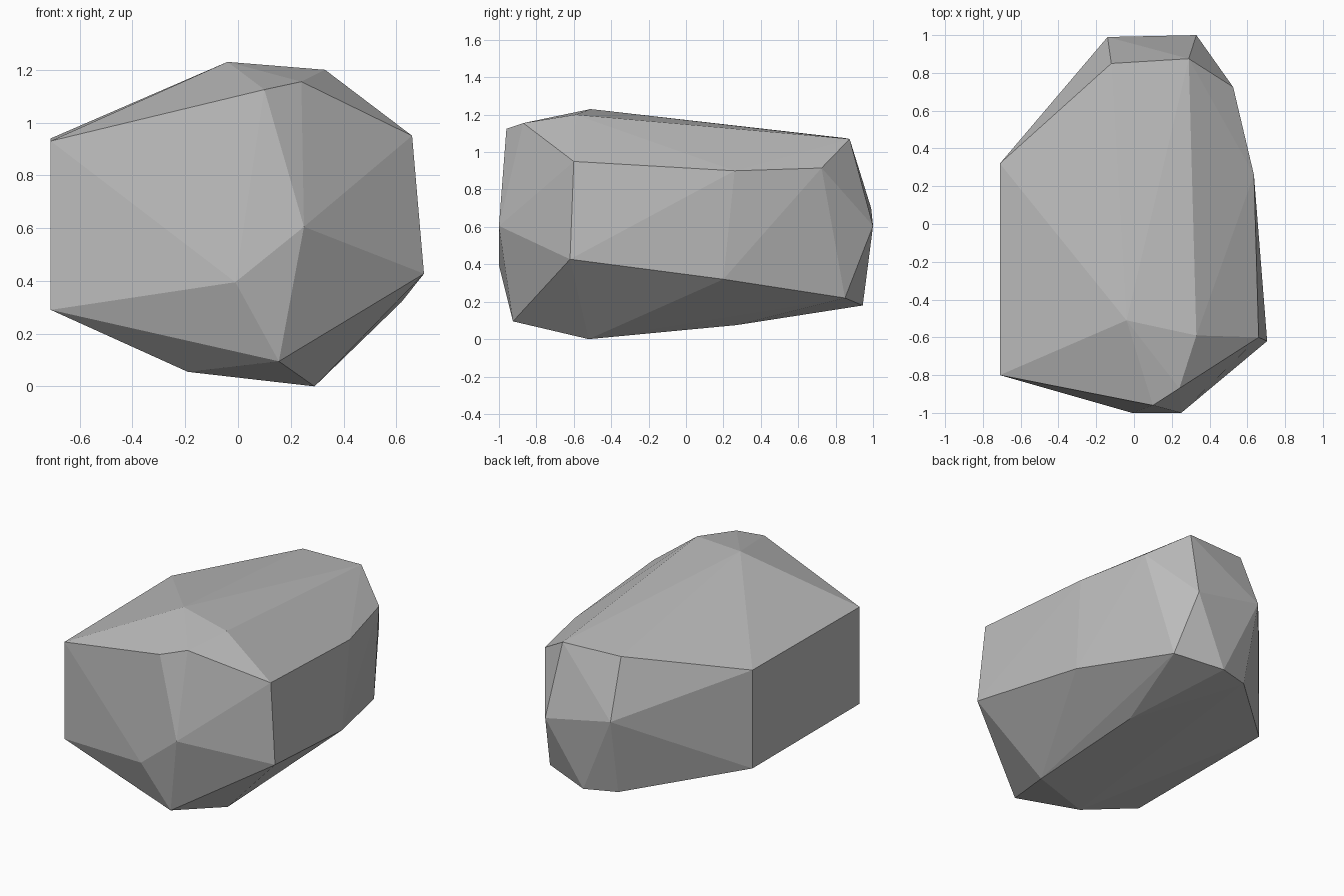
import bpy
import bmesh
from math import radians

# Remove the default object only
default_cube = bpy.data.objects.get("Cube")
if default_cube is not None:
    bpy.data.objects.remove(default_cube, do_unlink=True)


def make_material(name, colour):
    """Create one plain flat colour."""
    material = bpy.data.materials.new(name)
    material.use_nodes = True
    material.diffuse_color = colour
    shader = material.node_tree.nodes["Principled BSDF"]
    shader.inputs["Base Color"].default_value = colour
    shader.inputs["Roughness"].default_value = 0.9
    return material


def make_hull(name, corner_groups, material):
    """Wrap a convex, flat-faced stone around groups of corner points."""
    mesh = bpy.data.meshes.new(name)
    bm = bmesh.new()
    for group in corner_groups:
        for corner in group:
            bm.verts.new(corner)
    hull = bmesh.ops.convex_hull(bm, input=list(bm.verts), use_existing_faces=False)
    leftover = {item for item in hull["geom_interior"] + hull["geom_unused"]
                if isinstance(item, bmesh.types.BMVert)}
    bmesh.ops.delete(bm, geom=list(leftover), context="VERTS")
    # Merge the triangles of truly flat facets
    bmesh.ops.dissolve_limit(bm, angle_limit=radians(0.5),
                             verts=list(bm.verts), edges=list(bm.edges))
    bmesh.ops.recalc_face_normals(bm, faces=list(bm.faces))
    for face in bm.faces:
        face.smooth = False
    bm.to_mesh(mesh)
    bm.free()
    mesh.materials.append(material)
    stone = bpy.data.objects.new(name, mesh)
    bpy.context.collection.objects.link(stone)
    return stone


# Broad ridge along the top
crown = [(-.04, -.51, 1.23), (.33, -.59, 1.2), (.24, -.87, 1.155), (.1, -.96, 1.125),
         (-.12, .85, 1.075), (.29, .875, 1.07)]

# Upright cut face on the right-hand side
flat_side = [(-.71, y, z) for y, z in ((-.8, .93), (-.8, .29), (.32, .94), (.32, .29))]

# Rounded shoulder on the left-hand side
shoulder = [(.66, -.6, .95), (.705, -.62, .427), (.635, .26, .9),
            (.62, .2, .32), (.525, .725, .915)]

# Blunt ends
front_end = [(.25, -1, .605), (-.01, -1, .395), (.155, -.925, .095)]
back_end = [(-.14, .99, .7), (.33, 1, .605), (.4, .85, .22),
            (.09, .945, .18), (-.12, .88, .19)]

# Sloping underside
underside = [(.29, -.52, 0), (-.19, -.73, .055), (.26, .27, .075)]

stone_grey = make_material("stone grey", (.5, .5, .5, 1))
make_hull("boulder", [crown, flat_side, shoulder, front_end, back_end, underside], stone_grey)
